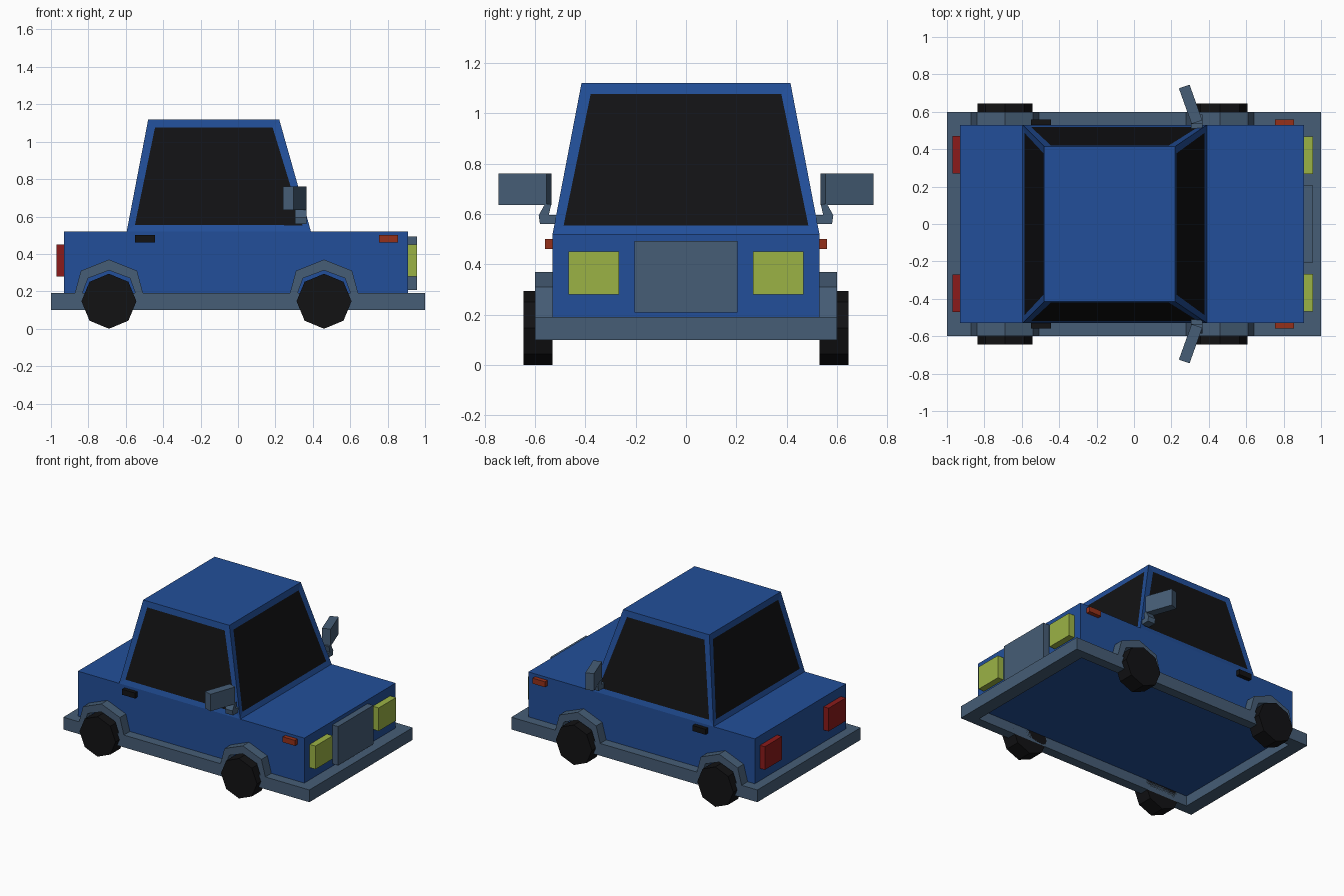
import bpy, bmesh, math
from mathutils import Matrix, Vector

if "Cube" in bpy.data.objects:
    bpy.data.objects.remove(bpy.data.objects["Cube"])


def material(name, rgb):
    m = bpy.data.materials.new(name)
    m.diffuse_color = (*rgb, 1)
    m.use_nodes = True
    m.node_tree.nodes["Principled BSDF"].inputs["Base Color"].default_value = m.diffuse_color
    return m


BLUE = material("blue_paint", (0.016, 0.078, 0.32))
TRIM = material("slate_trim", (0.061, 0.11, 0.18))
BLACK = material("black", (0.006, 0.006, 0.007))
LAMP = material("lamp_yellow", (0.33, 0.45, 0.06))
RED = material("lamp_red", (0.26, 0.011, 0.011))
ORANGE = material("lamp_orange", (0.30, 0.03, 0.01))


def finish(name, bm, *mats):
    bmesh.ops.recalc_face_normals(bm, faces=bm.faces)
    me = bpy.data.meshes.new(name)
    bm.to_mesh(me)
    bm.free()
    for m in mats:
        me.materials.append(m)
    ob = bpy.data.objects.new(name, me)
    bpy.context.collection.objects.link(ob)
    return ob


def prism(name, pts, offset, mat):
    """Extrude a planar outline of 3D points along offset."""
    bm = bmesh.new()
    face = bm.faces.new([bm.verts.new(p) for p in pts])
    ext = bmesh.ops.extrude_face_region(bm, geom=[face], use_keep_orig=True)
    moved = [g for g in ext["geom"] if isinstance(g, bmesh.types.BMVert)]
    bmesh.ops.translate(bm, verts=moved, vec=offset)
    return finish(name, bm, mat)


def box(name, x, y, z, mat):
    return prism(name, [(x[0], y[0], z[0]), (x[1], y[0], z[0]),
                        (x[1], y[1], z[0]), (x[0], y[1], z[0])],
                 (0, 0, z[1] - z[0]), mat)


def mirror_y(ob):
    mod = ob.modifiers.new("mirror", 'MIRROR')
    mod.use_axis = (False, True, False)
    return ob


# Lower body
box("body", (-0.93, 0.91), (-0.53, 0.53), (0.175, 0.52), BLUE)

# Bumper and sill ring around the body, open underneath
bm = bmesh.new()
loops = []
for hx, hy in ((1.0, 0.6), (0.90, 0.53)):
    for z in (0.10, 0.19):
        loops.append([bm.verts.new((sx * hx, sy * hy, z))
                      for sx, sy in ((-1, -1), (1, -1), (1, 1), (-1, 1))])
for a, b in ((0, 1), (1, 3), (3, 2), (2, 0)):
    for i in range(4):
        j = (i + 1) % 4
        bm.faces.new((loops[a][i], loops[a][j], loops[b][j], loops[b][i]))
finish("bumper_ring", bm, TRIM)

# Tapered cabin with inset windows
bm = bmesh.new()
low = [bm.verts.new(p) for p in ((-0.595, -0.53, 0.52), (0.39, -0.53, 0.52),
                                 (0.39, 0.53, 0.52), (-0.595, 0.53, 0.52))]
top = [bm.verts.new(p) for p in ((-0.48, -0.415, 1.12), (0.22, -0.415, 1.12),
                                 (0.22, 0.415, 1.12), (-0.48, 0.415, 1.12))]
bm.faces.new(top)
bm.faces.new(low[::-1])
sides = [bm.faces.new((low[i], low[(i + 1) % 4], top[(i + 1) % 4], top[i]))
         for i in range(4)]
bm.normal_update()
bmesh.ops.inset_individual(bm, faces=sides, thickness=0.057, depth=-0.004)
for f in sides:
    f.material_index = 1
finish("cabin", bm, BLUE, BLACK)

# Wheels and wheel arches
for label, cx in (("rear", -0.69), ("front", 0.46)):
    rim = [(cx + 0.147 * math.cos(k * math.pi / 4), 0.53,
            0.147 + 0.147 * math.sin(k * math.pi / 4)) for k in range(8)]
    mirror_y(prism(label + "_wheels", rim, (0, 0.115, 0), BLACK))
    half = [(0.185, 0.18), (0.15, 0.31), (0, 0.37)]
    inner = [(0, 0.312), (0.112, 0.27), (0.145, 0.18)]
    arch = half + [(-x, z) for x, z in half[1::-1]]
    arch += [(-x, z) for x, z in inner[::-1]] + inner[1:]
    mirror_y(prism(label + "_arches", [(cx + x, 0.52, z) for x, z in arch],
                   (0, 0.08, 0), TRIM))

# Grille, lamps, indicators and door handles
box("grille", (0.90, 0.957), (-0.205, 0.205), (0.208, 0.493), TRIM)
mirror_y(box("headlights", (0.90, 0.957), (0.267, 0.467), (0.28, 0.45), LAMP))
mirror_y(box("tail_lights", (-0.97, -0.92), (0.27, 0.47), (0.28, 0.45), RED))
mirror_y(box("indicators", (0.755, 0.855), (0.52, 0.56), (0.46, 0.50), ORANGE))
mirror_y(box("door_handles", (-0.55, -0.445), (0.52, 0.56), (0.46, 0.50), BLACK))

# Wing mirrors: angled housing on a bent stem
mirror_y(prism("mirror_housings",
               [(0.24, 0.725, 0.635), (0.297, 0.745, 0.635),
                (0.365, 0.555, 0.635), (0.308, 0.535, 0.635)],
               (0, 0, 0.125), TRIM))
stem = [(0.49, 0.56), (0.58, 0.56), (0.585, 0.595), (0.56, 0.64),
        (0.535, 0.64), (0.545, 0.595), (0.49, 0.595)]
mirror_y(prism("mirror_stems", [(0.305, y, z) for y, z in stem],
               (0.06, 0, 0), TRIM))
